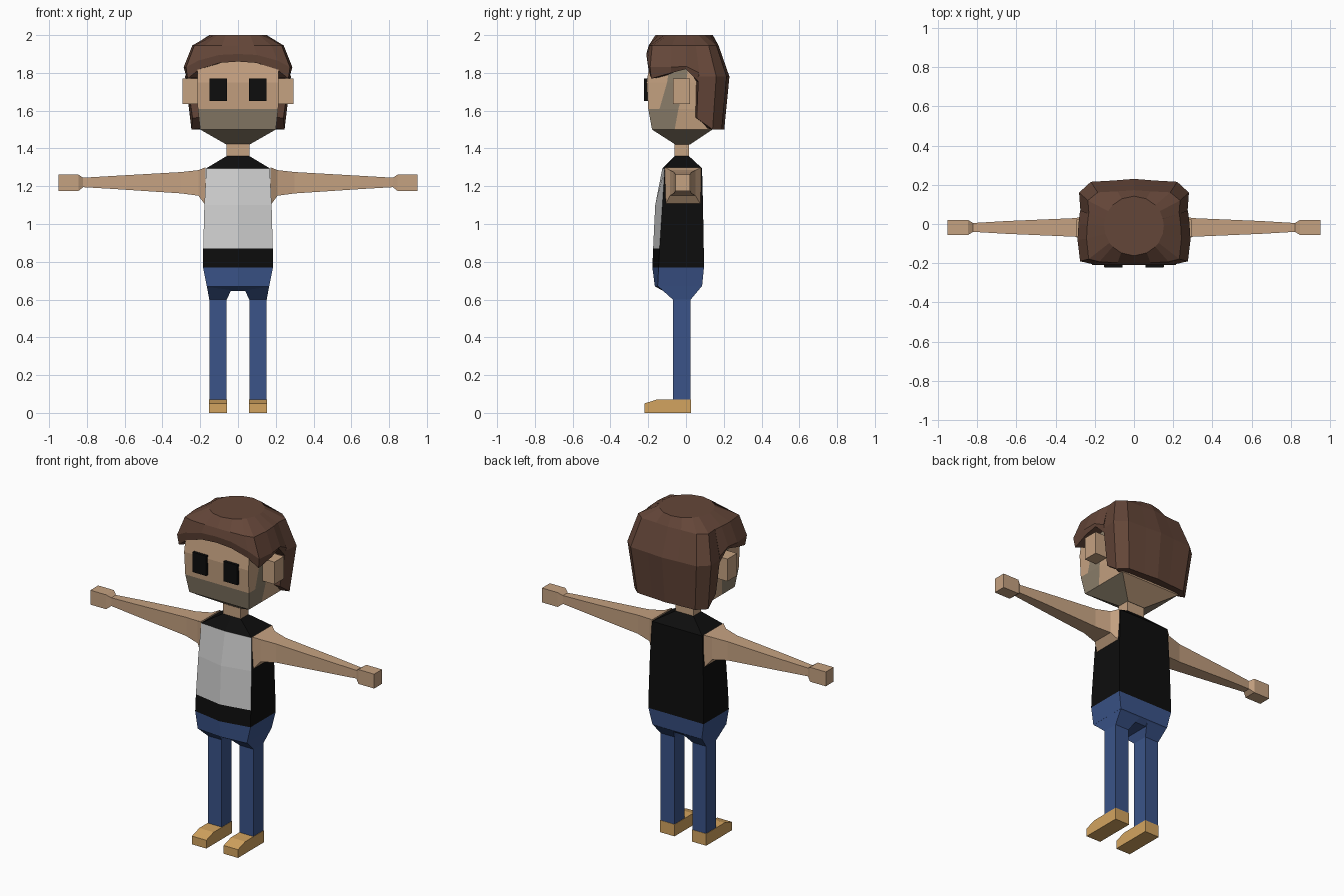
import bpy, bmesh, math

if "Cube" in bpy.data.objects:
    bpy.data.objects.remove(bpy.data.objects["Cube"])


def material(name, r, g, b):
    m = bpy.data.materials.new(name)
    m.diffuse_color = (r, g, b, 1)
    m.use_nodes = True
    m.node_tree.nodes["Principled BSDF"].inputs["Base Color"].default_value = m.diffuse_color
    return m


SKIN = material("skin", 0.56, 0.36, 0.22)
BEARD = material("beard_stubble", 0.26, 0.21, 0.145)
HAIR = material("brown_hair", 0.127, 0.061, 0.040)
BLACK = material("black", 0.004, 0.004, 0.004)
WHITE = material("light_grey_shirt", 0.62, 0.62, 0.62)
JEANS = material("blue_jeans", 0.043, 0.088, 0.25)
SHOE = material("tan_shoe", 0.65, 0.37, 0.115)


def loft(name, rings, mats, rule=None):
    """Skin a stack of equal-length closed rings and cap both ends."""
    bm = bmesh.new()
    rows = [[bm.verts.new(p) for p in ring] for ring in rings]
    n = len(rows[0])
    for a, b in zip(rows, rows[1:]):
        for i in range(n):
            j = (i + 1) % n
            bm.faces.new((a[i], a[j], b[j], b[i]))
    bm.faces.new(rows[0])
    bm.faces.new(rows[-1])
    bmesh.ops.recalc_face_normals(bm, faces=bm.faces)
    bm.normal_update()
    if rule:
        for f in bm.faces:
            f.material_index = rule(f.calc_center_median(), f.normal)
    me = bpy.data.meshes.new(name)
    bm.to_mesh(me)
    bm.free()
    for m in mats:
        me.materials.append(m)
    ob = bpy.data.objects.new(name, me)
    bpy.context.collection.objects.link(ob)
    return ob


def mirrored(half):
    """Close a half ring (front to back, x >= 0) with its mirror image."""
    return half + [(-p[0], *p[1:]) for p in reversed(half) if p[0] > 0]


def rect(x0, x1, y0, y1, z):
    return [(x0, y0, z), (x1, y0, z), (x1, y1, z), (x0, y1, z)]


def box(name, x0, x1, y0, y1, z0, z1, mat):
    return loft(name, [rect(x0, x1, y0, y1, z0), rect(x0, x1, y0, y1, z1)], [mat])


# Head: (z, half width, front y, sideburn front, sideburn back, back y)
head = [(1.42, 0.06, -0.055, -0.04, -0.01, 0.02),
        (1.50, 0.20, -0.18, -0.17, -0.06, 0.14),
        (1.61, 0.213, -0.20, -0.14, -0.04, 0.16),
        (1.75, 0.215, -0.208, -0.10, 0.00, 0.17),
        (1.88, 0.212, -0.188, -0.08, 0.02, 0.14)]


def stubble(c, n):
    chin = c.z < 1.61 and c.y < 0.03
    sideburn = abs(n.x) > 0.7 and -0.135 < c.y < 0.03
    return int(chin or sideburn)


loft("head", [mirrored([(w, y, z) for y in ys]) for z, w, *ys in head],
     [SKIN, BEARD], stubble)
box("neck", -0.06, 0.06, -0.06, 0.015, 1.34, 1.44, SKIN)

# Hair: half plan from front to back (x, y, lower edge z, widest z)
plan = [(0, -0.21, 1.86, 1.90), (0.10, -0.21, 1.853, 1.895),
        (0.21, -0.205, 1.82, 1.865), (0.275, -0.19, 1.77, 1.83),
        (0.288, -0.08, 1.80, 1.83), (0.283, 0.0, 1.82, 1.835),
        (0.275, 0.07, 1.75, 1.80), (0.273, 0.065, 1.56, 1.78),
        (0.28, 0.16, 1.50, 1.78), (0.22, 0.215, 1.50, 1.78),
        (0.10, 0.222, 1.50, 1.78), (0, 0.23, 1.50, 1.78)]


def crown(x, y):
    a = math.atan2(y, x)
    return (0 if x == 0 else 0.152 * math.cos(a), 0.152 * math.sin(a) - 0.01, 2.0)


def lower_edge(x, y, zb):
    s = 0.88 if zb < 1.7 else 0.97
    return (x * s, y * s, zb)


loft("hair", [
    mirrored([(x * 0.6, y * 0.6, zb + 0.01) for x, y, zb, zw in plan]),
    mirrored([lower_edge(x, y, zb) for x, y, zb, zw in plan]),
    mirrored([(x, y, zw) for x, y, zb, zw in plan]),
    mirrored([(x * 0.84, y * (0.94 if y < 0 else 0.75), 1.945) for x, y, zb, zw in plan]),
    mirrored([crown(x, y) for x, y, zb, zw in plan])], [HAIR])

# Torso: (z, half width, centre front y, side front y, back y)
torso = [(0.77, 0.185, -0.178, -0.145, 0.095),
         (0.87, 0.184, -0.174, -0.14, 0.094),
         (1.10, 0.178, -0.163, -0.125, 0.09),
         (1.295, 0.168, -0.125, -0.112, 0.085),
         (1.36, 0.06, -0.06, -0.06, 0.015)]
loft("shirt", [mirrored([(0, fc, z), (w, fs, z), (w, b, z)]) for z, w, fc, fs, b in torso],
     [BLACK, WHITE],
     lambda c, n: int(n.y < -0.6 and 0.87 < c.z < 1.29))

# Pelvis
hips = [(0.645, 0.10, -0.12, -0.11, 0.055),
        (0.67, 0.165, -0.165, -0.15, 0.085),
        (0.77, 0.185, -0.178, -0.145, 0.095)]
loft("jeans_hips", [mirrored([(0, fc, z), (w, fs, z), (w, b, z)]) for z, w, fc, fs, b in hips],
     [JEANS])

# Arms: (x, y0, y1, z0, z1) from shoulder to hand
arm = [(0.172, -0.11, 0.08, 1.10, 1.30), (0.21, -0.085, 0.05, 1.15, 1.285),
       (0.30, -0.065, 0.03, 1.162, 1.275), (0.65, -0.05, 0.015, 1.185, 1.255),
       (0.82, -0.04, 0.005, 1.195, 1.245), (0.845, -0.055, 0.02, 1.175, 1.262),
       (0.95, -0.055, 0.02, 1.175, 1.262)]

for s, side in ((1, "left"), (-1, "right")):
    # Ear and eye
    box(side + "_ear", s * 0.20, s * 0.293, -0.07, 0.022, 1.635, 1.77, SKIN)
    box(side + "_eye", s * 0.058, s * 0.15, -0.222, -0.195, 1.65, 1.77, BLACK)
    # Arm with hand
    loft(side + "_arm", [[(s * x, y0, z0), (s * x, y1, z0), (s * x, y1, z1), (s * x, y0, z1)]
                         for x, y0, y1, z0, z1 in arm], [SKIN])
    # Leg flaring into the hips
    loft(side + "_leg", [rect(s * 0.06, s * 0.152, -0.07, 0.025, 0.07),
                         rect(s * 0.06, s * 0.152, -0.07, 0.025, 0.60),
                         rect(s * 0.025, s * 0.165, -0.15, 0.085, 0.672)], [JEANS])
    # Shoe: side profile (y, z) stretched across x
    shoe = [(-0.22, 0), (0.027, 0), (0.027, 0.072), (-0.15, 0.072), (-0.22, 0.05)]
    loft(side + "_shoe", [[(s * x, y, z) for y, z in shoe] for x in (0.058, 0.154)], [SHOE])
